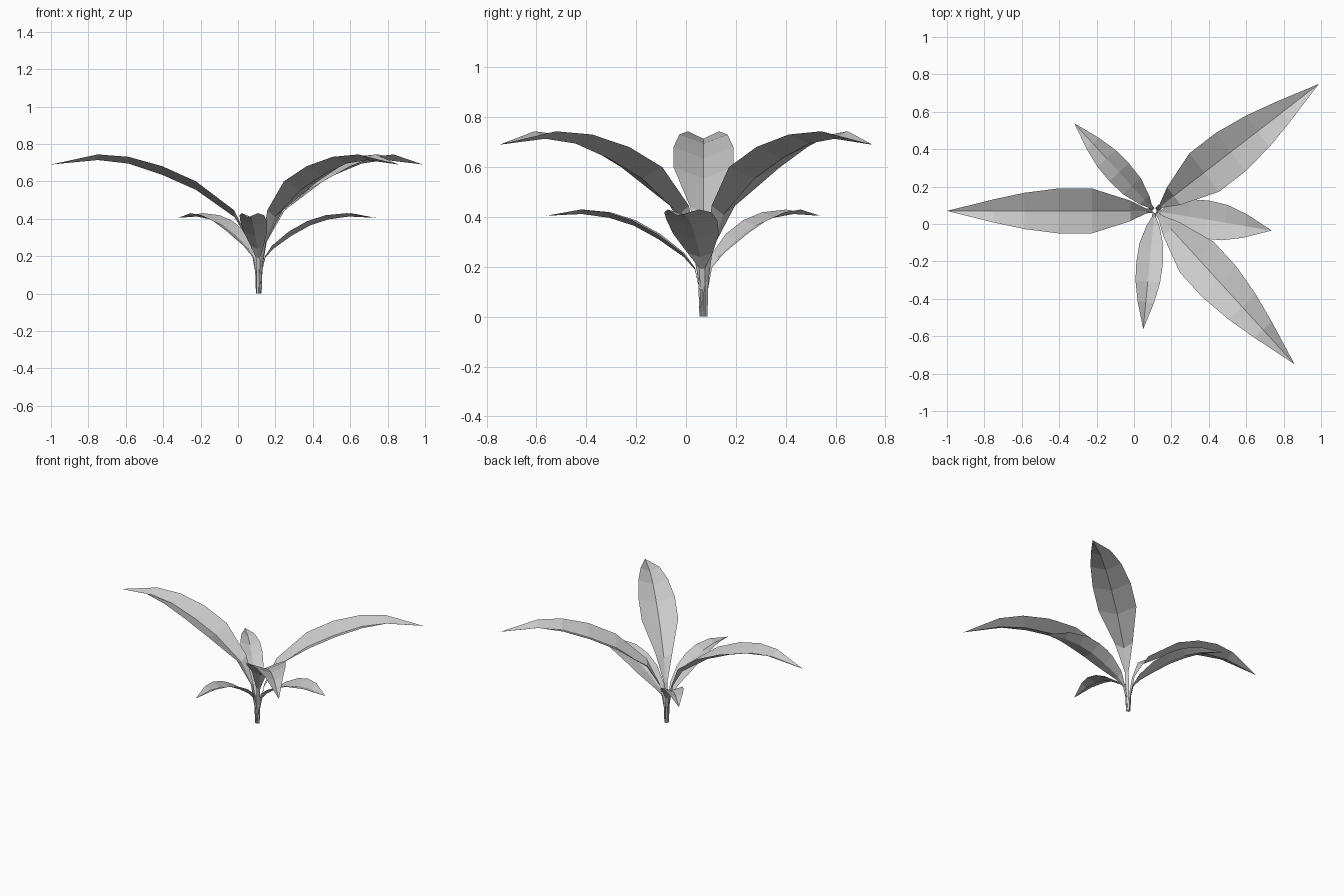
import bpy, bmesh, math

if "Cube" in bpy.data.objects:
    bpy.data.objects.remove(bpy.data.objects["Cube"])

CENTRE = (0.11, 0.07)

# Leaf stations: distance out, midrib height, half width, edge lift above midrib
LARGE = [(.012, 0, .011, .0), (.018, .14, .011, .002), (.045, .27, .013, .006),
         (.13, .41, .055, .035), (.335, .555, .12, .045), (.515, .635, .12, .046),
         (.695, .695, .097, .036), (.86, .714, .062, .03), (1.11, .69, 0, 0)]
SMALL = [(.010, 0, .010, .0), (.016, .11, .010, .002), (.035, .19, .012, .006),
         (.08, .24, .035, .015), (.18, .31, .064, .022), (.28, .365, .071, .022),
         (.38, .397, .066, .022), (.49, .412, .044, .018), (.635, .405, 0, 0)]


def leaf(name, stations, angle, width=1.0):
    """V-folded blade on a narrow stalk, arching out from the plant centre."""
    c, s = math.cos(math.radians(angle)), math.sin(math.radians(angle))
    bm = bmesh.new()

    def point(r, side, z):
        return bm.verts.new((CENTRE[0] + r * c - side * s,
                             CENTRE[1] + r * s + side * c, z))

    previous = None
    for r, z, half, lift in stations:
        w = half * (width if half > .02 else 1)
        mid = point(r, 0, z)
        if half == 0:  # pointed tip
            for a, b in zip(previous, previous[1:]):
                bm.faces.new((a, mid, b))
            break
        row = [point(r, -w, z + lift), mid, point(r, w, z + lift)]
        if previous:
            for i in range(2):
                bm.faces.new((previous[i], row[i], row[i + 1], previous[i + 1]))
        previous = row
    mesh = bpy.data.meshes.new(name)
    bm.to_mesh(mesh)
    bm.free()
    obj = bpy.data.objects.new(name, mesh)
    bpy.context.collection.objects.link(obj)


# Three tall outer leaves
for i, (angle, width) in enumerate([(180, 1), (37.7, 1.08), (-47.6, 1.02)]):
    leaf(f"large_leaf_{i + 1}", LARGE, angle, width)

# Three short lower leaves, one of them broader
for i, (angle, width) in enumerate([(-9.5, 1.45), (132.5, 1), (-95.5, 1)]):
    leaf(f"small_leaf_{i + 1}", SMALL, angle, width)
